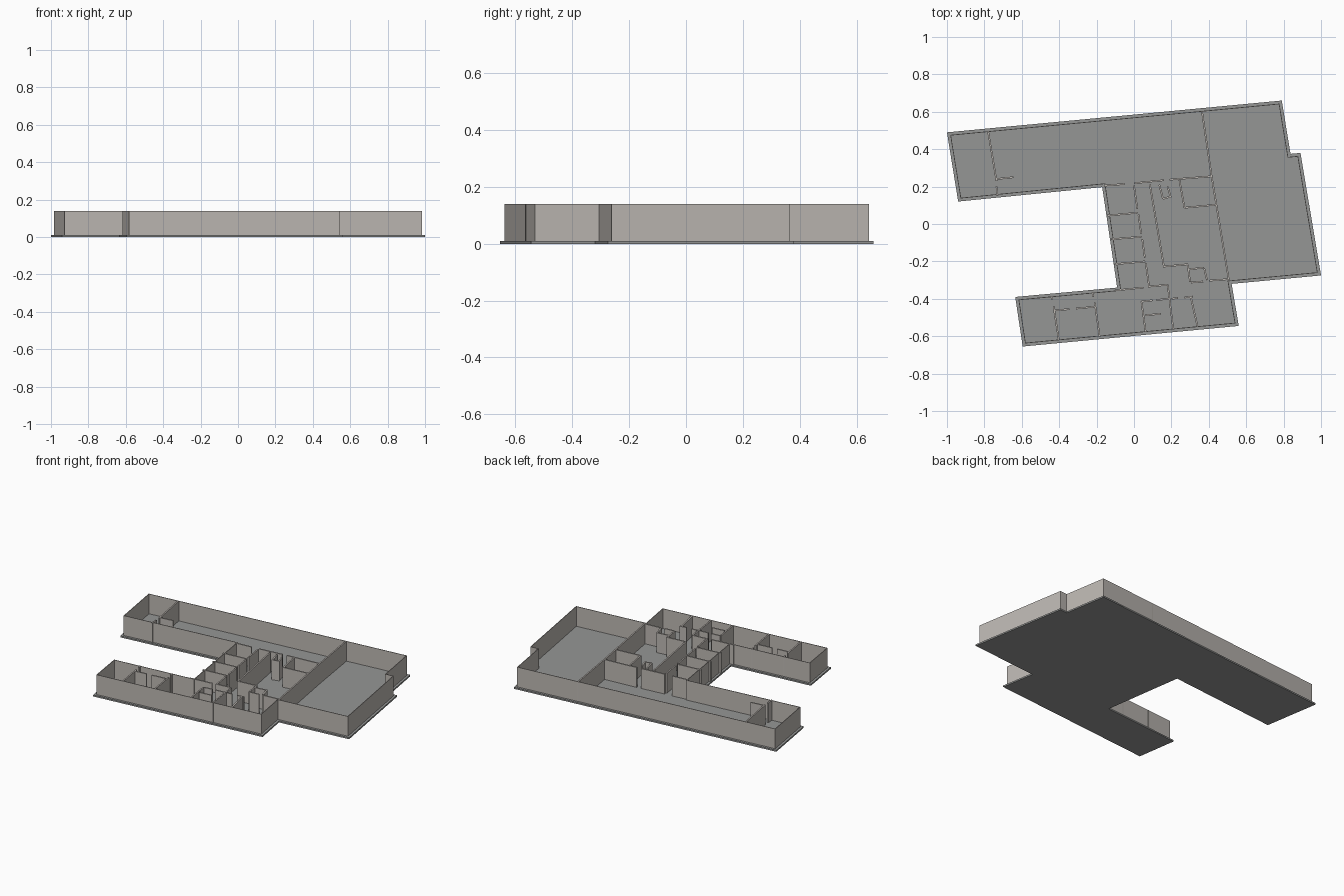
import bpy, bmesh
from mathutils import Vector

BASE, TOP = 0.01, 0.14


def material(name, rgb):
    m = bpy.data.materials.new(name)
    m.diffuse_color = (*rgb, 1)
    return m


wall_mat = material("warm grey plaster", (0.51, 0.48, 0.45))
floor_mat = material("grey concrete", (0.30, 0.305, 0.30))


def prism(bm, points, z0, z1):
    """Closed vertical prism over a footprint."""
    low = bm.faces.new([bm.verts.new((p[0], p[1], z0)) for p in points])
    ext = bmesh.ops.extrude_face_region(bm, geom=[low], use_keep_orig=True)
    top = [v for v in ext["geom"] if isinstance(v, bmesh.types.BMVert)]
    bmesh.ops.translate(bm, verts=top, vec=(0, 0, z1 - z0))


def finish(bm, name, mat):
    bmesh.ops.recalc_face_normals(bm, faces=bm.faces)
    me = bpy.data.meshes.new(name)
    bm.to_mesh(me)
    bm.free()
    me.materials.append(mat)
    bpy.context.collection.objects.link(bpy.data.objects.new(name, me))


def inset(points, d):
    """Offset a clockwise outline inward by d."""
    out, n = [], len(points)
    for i in range(n):
        a, b, c = (Vector(points[(i + k) % n]) for k in (-1, 0, 1))
        e, f = (b - a).normalized(), (c - b).normalized()
        n1, n2 = Vector((e.y, -e.x)), Vector((f.y, -f.x))
        out.append(b + (n1 + n2) * d / (1 + n1.dot(n2)))
    return out


def partitions(name, walls, t=0.009):
    """Straight upright walls given as x1, y1, x2, y2."""
    bm = bmesh.new()
    for x1, y1, x2, y2 in walls:
        a, b = Vector((x1, y1)), Vector((x2, y2))
        d = (b - a).normalized() * t / 2
        s = Vector((-d.y, d.x))
        prism(bm, [a + s, a - s, b - s, b + s], BASE, TOP)
    finish(bm, name, wall_mat)


# Ground slab, clockwise footprint
outline = [(-1.0, 0.49), (0.79, 0.66), (0.837, 0.375), (0.89, 0.38),
           (1.0, -0.275), (0.522, -0.32), (0.56, -0.545), (-0.595, -0.655),
           (-0.635, -0.39), (-0.09, -0.34), (-0.17, 0.197), (-0.94, 0.12)]
bm = bmesh.new()
prism(bm, outline, 0, BASE)
finish(bm, "floor_slab", floor_mat)

# Thin outer shell
outer, inner = inset(outline, 0.015), inset(outline, 0.019)
bm = bmesh.new()
for i in range(len(outer)):
    j = (i + 1) % len(outer)
    prism(bm, [outer[i], outer[j], inner[j], inner[i]], BASE, TOP)
finish(bm, "outer_walls", wall_mat)

# North hall: end room, corridor wall, long cross wall
partitions("north_partitions", [
    (-0.78, 0.495, -0.735, 0.23), (-0.735, 0.2, -0.73, 0.15),
    (-0.74, 0.24, -0.645, 0.25),
    (-0.16, 0.205, -0.05, 0.214), (0.0, 0.218, 0.16, 0.234),
    (0.19, 0.237, 0.415, 0.255),
    (0.363, 0.605, 0.415, 0.255), (0.415, 0.255, 0.507, -0.30)])

# Core: small west rooms, passage and service rooms
partitions("core_partitions", [
    (0.0, 0.205, 0.018, 0.08), (0.024, 0.05, 0.038, -0.05),
    (0.044, -0.08, 0.058, -0.18), (0.063, -0.21, 0.08, -0.33),
    (-0.143, 0.045, 0.018, 0.06), (-0.124, -0.082, 0.04, -0.068),
    (-0.105, -0.215, 0.06, -0.2),
    (0.085, 0.21, 0.16, -0.228),
    (0.135, 0.21, 0.155, 0.135), (0.155, 0.135, 0.2, 0.147),
    (0.18, 0.2, 0.197, 0.14), (0.243, 0.235, 0.27, 0.085),
    (0.27, 0.087, 0.437, 0.103),
    (0.155, -0.228, 0.29, -0.215), (0.287, -0.22, 0.3, -0.31),
    (0.29, -0.243, 0.375, -0.233), (0.375, -0.235, 0.39, -0.30),
    (0.305, -0.313, 0.37, -0.307), (0.4, -0.303, 0.505, -0.295)])

# South wing rooms
partitions("south_partitions", [
    (-0.10, -0.355, 0.05, -0.34), (0.075, -0.335, 0.18, -0.325),
    (-0.44, -0.385, -0.437, -0.405), (-0.43, -0.44, -0.402, -0.62),
    (-0.43, -0.463, -0.345, -0.455), (-0.31, -0.452, -0.207, -0.442),
    (-0.222, -0.365, -0.218, -0.39), (-0.21, -0.42, -0.184, -0.60),
    (0.04, -0.415, 0.062, -0.575), (0.04, -0.415, 0.10, -0.408),
    (0.12, -0.406, 0.19, -0.4), (0.06, -0.488, 0.145, -0.48),
    (0.18, -0.325, 0.21, -0.565), (0.20, -0.4, 0.235, -0.395),
    (0.27, -0.393, 0.315, -0.388), (0.303, -0.388, 0.34, -0.55)])
